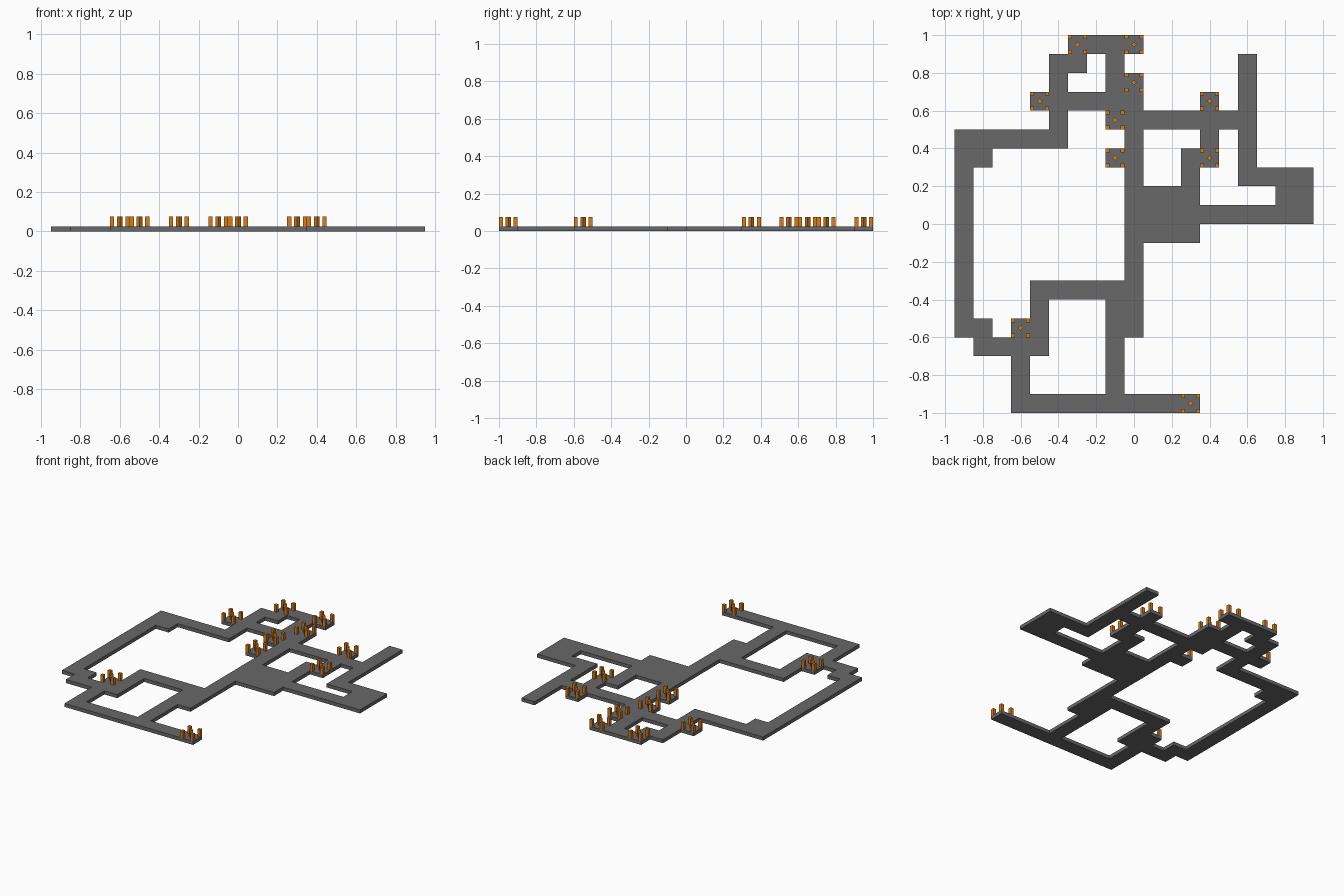
import bpy, bmesh, math
from mathutils import Matrix

if "Cube" in bpy.data.objects:
    bpy.data.objects.remove(bpy.data.objects["Cube"])

CELL = 0.1      # grid cell
FLOOR = 0.025   # floor thickness
TOP = 0.075     # top of the posts
POST = 0.021    # post width


def material(name, colour):
    m = bpy.data.materials.new(name)
    m.diffuse_color = (*colour, 1)
    m.use_nodes = True
    m.node_tree.nodes["Principled BSDF"].inputs["Base Color"].default_value = m.diffuse_color
    return m


grey = material("dark_grey", (0.14, 0.14, 0.14))
orange = material("orange", (0.70, 0.205, 0.008))


def make_object(name, bm, mat):
    me = bpy.data.meshes.new(name)
    bm.to_mesh(me)
    bm.free()
    me.materials.append(mat)
    ob = bpy.data.objects.new(name, me)
    bpy.context.collection.objects.link(ob)
    return ob


# Corridors and rooms as cell rectangles: first column, first row, width, height
# (column 0 starts at x = -0.95, row 0 at y = -1)
rooms = [
    (3, 0, 10, 1), (3, 0, 1, 4), (8, 0, 1, 7),            # south loop
    (1, 3, 4, 1), (4, 3, 1, 4), (4, 6, 6, 1), (1, 4, 1, 1),
    (0, 4, 1, 11), (0, 13, 2, 2), (0, 14, 6, 1),          # west corridor
    (5, 14, 1, 5), (5, 18, 2, 1), (5, 16, 5, 1),          # north rooms
    (7, 19, 3, 1), (8, 16, 1, 4),
    (9, 4, 1, 13),                                        # central spine
    (9, 9, 4, 3), (12, 12, 1, 2),                         # hall
    (13, 10, 6, 1), (17, 10, 2, 3), (15, 12, 4, 1),       # east wing
    (15, 12, 1, 7), (9, 15, 7, 1), (13, 13, 1, 4),
]
# Cells that carry a set of posts
post_cells = [(6, 19), (9, 19), (9, 17), (4, 16), (13, 16), (8, 15),
              (8, 13), (13, 13), (3, 4), (12, 0)]

cells = set(post_cells)
for c, r, w, h in rooms:
    cells |= {(c + i, r + j) for i in range(w) for j in range(h)}

# Floor: one welded sheet of cells, thickened upward
bm = bmesh.new()
corners = {}


def corner(i, j):
    if (i, j) not in corners:
        corners[i, j] = bm.verts.new((-0.95 + i * CELL, -1 + j * CELL, 0))
    return corners[i, j]


for c, r in sorted(cells):
    bm.faces.new([corner(c, r), corner(c + 1, r), corner(c + 1, r + 1), corner(c, r + 1)])
floor = make_object("floor", bm, grey)
mod = floor.modifiers.new("thickness", 'SOLIDIFY')
mod.thickness = FLOOR
mod.offset = 1


# Posts: four at the corners of the cell, one turned 45 degrees in the middle
def add_post(bm, x, y, turn=0):
    m = (Matrix.Translation((x, y, (FLOOR + TOP) / 2))
         @ Matrix.Rotation(turn, 4, 'Z')
         @ Matrix.Diagonal((POST, POST, TOP - FLOOR, 1)))
    bmesh.ops.create_cube(bm, size=1, matrix=m)


reach = (CELL - POST) / 2
for n, (c, r) in enumerate(post_cells):
    x, y = -0.9 + c * CELL, -0.95 + r * CELL
    bm = bmesh.new()
    for sx in (-1, 1):
        for sy in (-1, 1):
            add_post(bm, x + sx * reach, y + sy * reach)
    add_post(bm, x, y, math.pi / 4)
    make_object(f"posts_{n + 1}", bm, orange)
